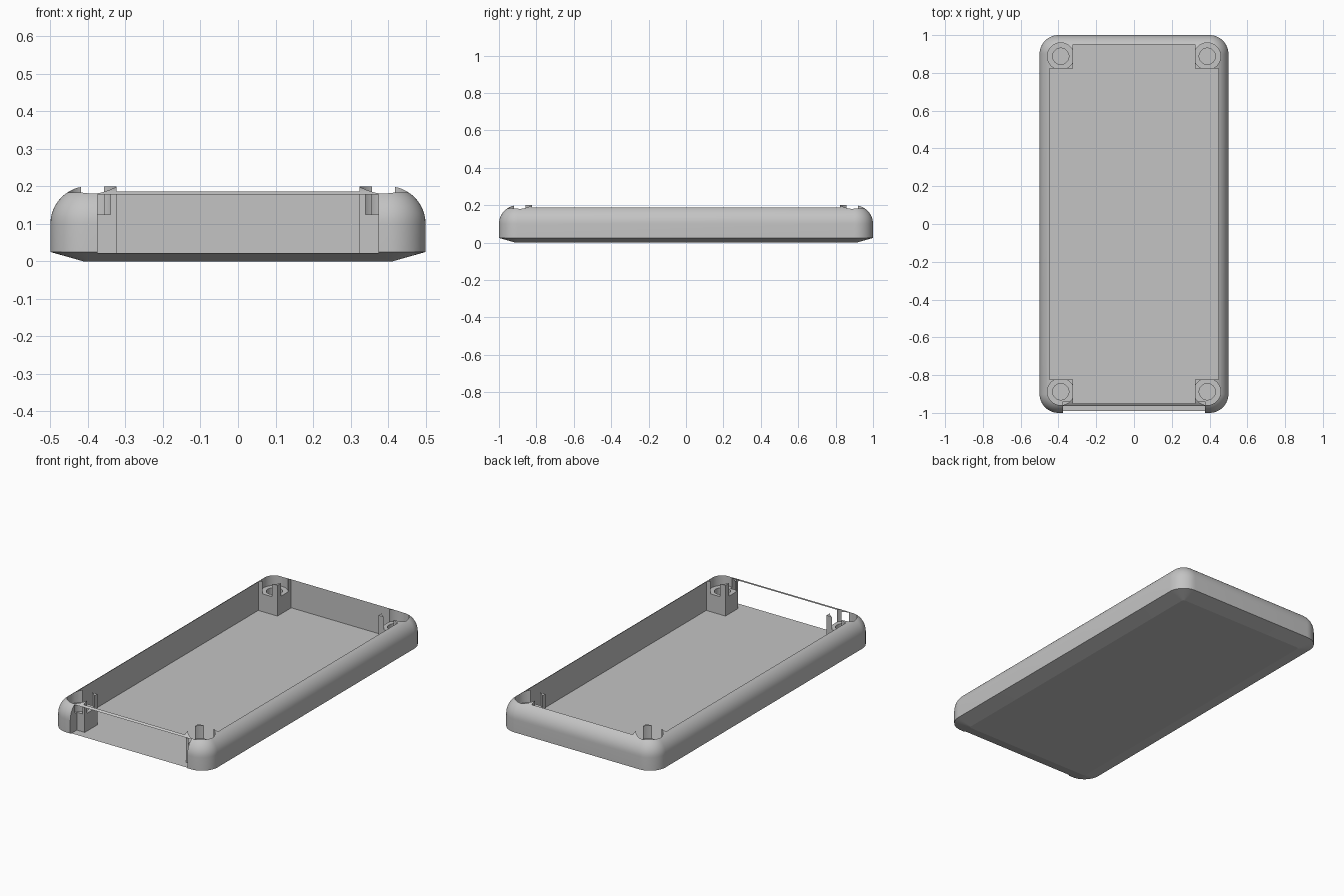
import bpy, bmesh, math

if "Cube" in bpy.data.objects:
    bpy.data.objects.remove(bpy.data.objects["Cube"])

HX, HY, R = 0.5, 1.0, 0.1          # half width, half length, corner radius
FLOOR, TOP = 0.022, 0.2
CAV_X, CAV_Y = 0.447, 0.95         # cavity half sizes
POST_X, POST_Y = 0.324, 0.824      # inner edges of the corner posts
BOSS_X, BOSS_Y = 0.388, 0.888      # screw centres

grey = bpy.data.materials.new("plain grey")
grey.diffuse_color = (0.55, 0.55, 0.55, 1)
grey.use_nodes = True
grey.node_tree.nodes["Principled BSDF"].inputs["Base Color"].default_value = grey.diffuse_color


def make_object(name, bm):
    bmesh.ops.recalc_face_normals(bm, faces=bm.faces)
    mesh = bpy.data.meshes.new(name)
    bm.to_mesh(mesh)
    bm.free()
    mesh.materials.append(grey)
    obj = bpy.data.objects.new(name, mesh)
    bpy.context.collection.objects.link(obj)
    return obj


def rounded_ring(bm, inset, z, segs=12):
    """Rounded rectangle moved inwards by inset."""
    r = max(R - inset, 0.001)
    verts = []
    for q, (sx, sy) in enumerate(((1, 1), (-1, 1), (-1, -1), (1, -1))):
        for i in range(segs + 1):
            a = math.pi / 2 * (q + i / segs)
            verts.append(bm.verts.new((sx * (HX - R) + r * math.cos(a),
                                       sy * (HY - R) + r * math.sin(a), z)))
    return verts


def loft(name, rings_of):
    bm = bmesh.new()
    rings = rings_of(bm)
    n = len(rings[0])
    for low, high in zip(rings, rings[1:]):
        for i in range(n):
            j = (i + 1) % n
            bm.faces.new((low[i], low[j], high[j], high[i]))
    bm.faces.new(rings[0][::-1])
    bm.faces.new(rings[-1])
    return make_object(name, bm)


def prism(name, outline, z0, z1):
    return loft(name, lambda bm: [[bm.verts.new((x, y, z)) for x, y in outline]
                                  for z in (z0, z1)])


def disc(cx, cy, r, n=40):
    return [(cx + r * math.cos(2 * math.pi * i / n),
             cy + r * math.sin(2 * math.pi * i / n)) for i in range(n)]


def cut(target, cutter):
    cutter.hide_render = True
    mod = target.modifiers.new("cut", 'BOOLEAN')
    mod.operation = 'DIFFERENCE'
    mod.solver = 'EXACT'
    mod.object = cutter
    bpy.context.view_layer.objects.active = target
    bpy.ops.object.modifier_apply(modifier=mod.name)
    bpy.data.objects.remove(cutter)


# Outer shell: bevelled underside, straight side, rounded shoulder
profile = [(0.088, 0.0), (0.0, 0.025)]
profile += [(R * (1 - math.cos(a)), TOP - R + R * math.sin(a))
            for a in (math.pi / 2 * i / 12 for i in range(12))]
profile.append((R - 0.001, TOP))
case = loft("case_tray", lambda bm: [rounded_ring(bm, i, z) for i, z in profile])

# Cavity leaving a square post in each corner
quarter = [(CAV_X, POST_Y), (POST_X, POST_Y), (POST_X, CAV_Y)]
cross = (quarter + [(-x, y) for x, y in quarter[::-1]]
         + [(-x, -y) for x, y in quarter] + [(x, -y) for x, y in quarter[::-1]])
cut(case, prism("cavity_cutter", cross, FLOOR, 0.4))

# Connector opening under a thin front rail
cut(case, prism("opening_cutter",
                [(-0.375, -1.1), (0.375, -1.1), (0.375, -0.94), (-0.375, -0.94)],
                FLOOR, 0.178))

# Counterbore and screw hole in every post
for sx in (-1, 1):
    for sy in (-1, 1):
        cx, cy = sx * BOSS_X, sy * BOSS_Y
        cut(case, prism("counterbore_cutter", disc(cx, cy, 0.071), 0.125, 0.4))
        cut(case, prism("screw_hole_cutter", disc(cx, cy, 0.043), 0.04, 0.3))

# Smooth the rounded areas, keep the edges crisp
bpy.ops.object.select_all(action='DESELECT')
case.select_set(True)
bpy.context.view_layer.objects.active = case
bpy.ops.object.shade_smooth_by_angle(angle=math.radians(14))
